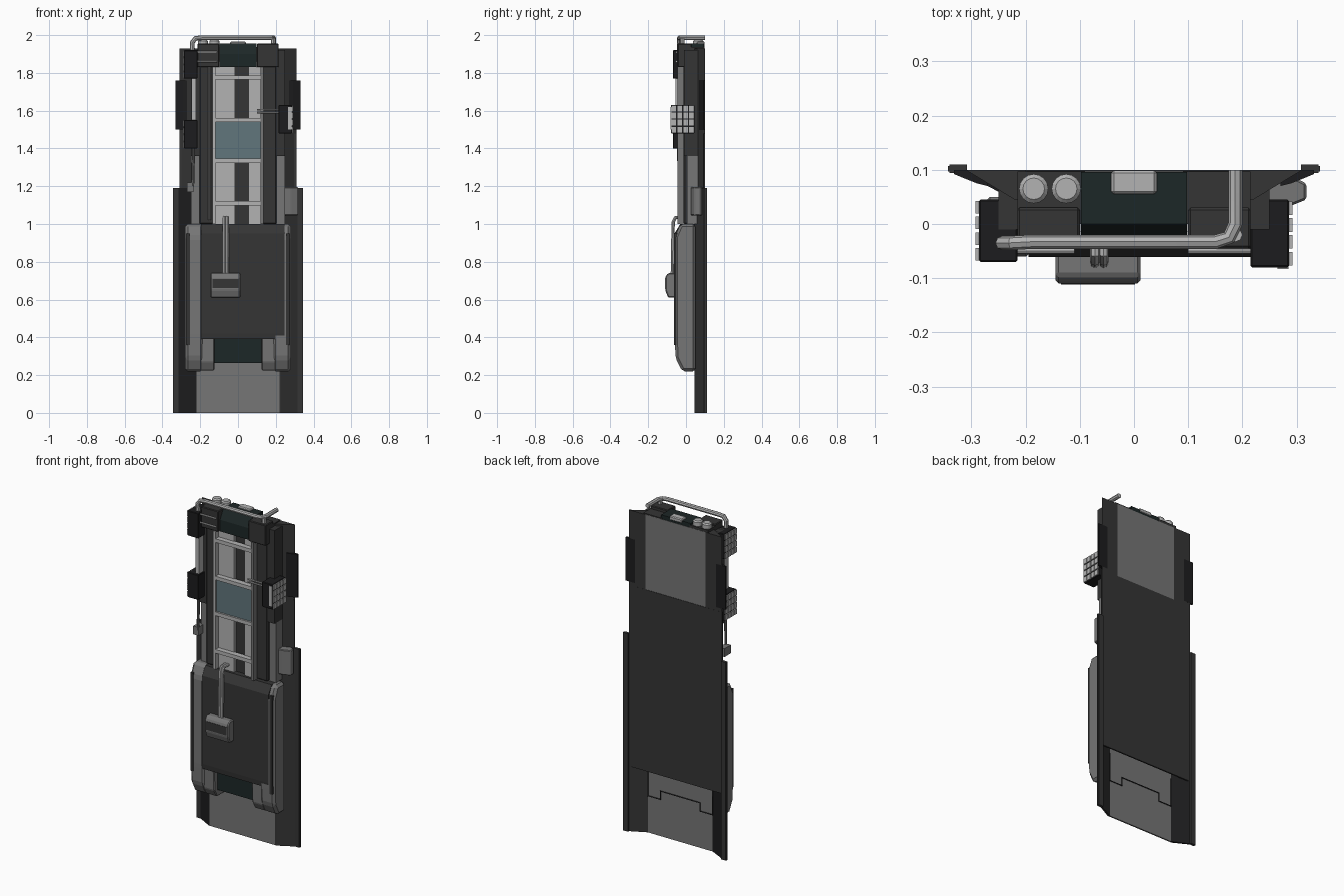
import bpy, bmesh

if "Cube" in bpy.data.objects:
    bpy.data.objects.remove(bpy.data.objects["Cube"])


def mat(name, v):
    m = bpy.data.materials.new(name)
    m.diffuse_color = (*v, 1)
    m.use_nodes = True
    m.node_tree.nodes["Principled BSDF"].inputs["Base Color"].default_value = m.diffuse_color
    return m


DARK = mat("dark", (.035, .035, .035))
BLACK = mat("black", (.012, .012, .013))
MID = mat("mid_grey", (.18, .18, .18))
LIGHT = mat("light_grey", (.45, .45, .45))
GREEN = mat("dark_green", (.012, .02, .02))
GLASS = mat("blue_grey", (.12, .18, .2))


def prism(name, pts, axis, a, b, m, bevel=0):
    """Extrude a 2D profile along an axis: x -> (y,z), y -> (x,z), z -> (x,y)."""
    def place(p, t):
        return {'x': (t, p[0], p[1]), 'y': (p[0], t, p[1]), 'z': (p[0], p[1], t)}[axis]
    bm = bmesh.new()
    lo = [bm.verts.new(place(p, a)) for p in pts]
    hi = [bm.verts.new(place(p, b)) for p in pts]
    n = len(pts)
    bm.faces.new(lo)
    bm.faces.new(hi[::-1])
    for i in range(n):
        j = (i + 1) % n
        bm.faces.new((lo[i], hi[i], hi[j], lo[j]))
    bmesh.ops.recalc_face_normals(bm, faces=bm.faces)
    if bevel:
        bmesh.ops.bevel(bm, geom=bm.edges[:], offset=bevel, segments=1, affect='EDGES')
    me = bpy.data.meshes.new(name)
    bm.to_mesh(me)
    bm.free()
    me.materials.append(m)
    ob = bpy.data.objects.new(name, me)
    bpy.context.collection.objects.link(ob)
    return ob


def box(name, x, y, z, m, bevel=0):
    return prism(name, [(x[0], y[0]), (x[1], y[0]), (x[1], y[1]), (x[0], y[1])],
                 'z', z[0], z[1], m, bevel)


def tube(name, pts, r, m):
    cu = bpy.data.curves.new(name, 'CURVE')
    cu.dimensions = '3D'
    cu.bevel_depth = r
    cu.bevel_resolution = 2
    cu.use_fill_caps = True
    s = cu.splines.new('POLY')
    s.points.add(len(pts) - 1)
    for p, c in zip(s.points, pts):
        p.co = (*c, 1)
    cu.materials.append(m)
    ob = bpy.data.objects.new(name, cu)
    bpy.context.collection.objects.link(ob)
    bpy.ops.object.select_all(action='DESELECT')
    bpy.context.view_layer.objects.active = ob
    ob.select_set(True)
    bpy.ops.object.convert(target='MESH')
    bpy.ops.object.shade_smooth_by_angle()


def span(s, a, b):
    return tuple(sorted((s * a, s * b)))


# lower shell: hollow tray with slanted walls and outer rails
box("lower_front_sheet", (-.22, .22), (.046, .054), (0, 1.19), MID)
box("back_cover", (-.31, .31), (.092, .1), (.39, 1.48), DARK)
for s in (-1, 1):
    prism("slanted_wall", [(s * .215, .046), (s * .225, .046), (s * .318, .096), (s * .308, .1), (s * .215, .054)],
          'z', 0, 1.19, BLACK if s < 0 else DARK)
    box("outer_rail", span(s, .308, .34), (.094, .11), (0, 1.19), DARK)
    box("rail_lip", span(s, .318, .343), (.097, .107), (0, 1.19), DARK)
tube("back_seam", [(-.215, .054, .39), (-.215, .054, .22), (-.13, .054, .22), (-.13, .054, .27),
                   (.13, .054, .27), (.13, .054, .22), (.215, .054, .22), (.215, .054, .39)], .004, BLACK)

# upper body
box("upper_core", (-.2, .2), (.03, .098), (1.0, 1.93), MID)
for s in (-1, 1):
    prism("upper_side", [(s * .2, .0995), (s * .31, .0995), (s * .22, .045), (s * .2, .045)],
          'z', 1.0, 1.93, DARK)
    prism("side_flange", [(s * .27, .07), (s * .29, .075), (s * .332, .092), (s * .332, .1), (s * .27, .0995)],
          'z', 1.5, 1.76, BLACK)
    box("inner_post", span(s, .19, .25), (.005, .07), (1.0, 1.36), MID)
    box("outer_post", span(s, .2, .25), (-.01, .07), (1.36, 1.92), DARK)
    box("column", span(s, .125, .205), (-.012, .05), (1.0, 1.9), DARK, .006)
    box("ladder_rail", span(s, .118, .136), (-.045, .03), (1.0, 1.83), LIGHT if s < 0 else MID)
    box("column_cap", span(s, .1, .215), (-.045, .03), (1.83, 1.955), DARK, .004)
    box("top_block", span(s, .09, .215), (0, .097), (1.86, 1.936 if s > 0 else 1.945), DARK)

# ladder-like centre with panels, bars and window
box("centre_panel_left", (-.12, -.015), (-.015, .03), (1.0, 1.83), LIGHT)
box("centre_channel", (-.015, .055), (.003, .03), (1.0, 1.83), DARK)
box("centre_panel_right", (.055, .12), (-.015, .03), (1.0, 1.83), LIGHT)
box("window", (-.12, .12), (-.034, 0), (1.34, 1.54), GLASS)
for z in (1.11, 1.335, 1.55, 1.775):
    box("cross_bar", (-.125, .125), (-.045, -.01), (z - .011, z + .011), LIGHT)

# top fittings
prism("top_housing", [(.096, 1.83), (-.03, 1.83), (-.03, 1.9), (0, 1.955), (.096, 1.955)],
      'x', -.098, .098, GREEN)
box("top_plate", (-.042, .042), (.055, .099), (1.94, 1.965), LIGHT, .005)
for x in (-.185, -.125):
    bpy.ops.mesh.primitive_cylinder_add(vertices=16, radius=.027, depth=.06, location=(x, .065, 1.945))
    ob = bpy.context.object
    ob.name = "top_knob"
    ob.data.materials.append(LIGHT)
    bv = ob.modifiers.new("bevel", 'BEVEL')
    bv.width = .007
    bv.limit_method = 'ANGLE'
tube("carry_handle", [(-.24, -.035, 1.9), (-.243, -.035, 1.96), (-.225, -.035, 1.983), (-.19, -.033, 1.986),
                      (.15, -.033, 1.986), (.175, -.025, 1.986), (.187, 0, 1.986), (.187, .1, 1.986)], .013, LIGHT)
tube("handle_stub", [(.187, -.02, 1.9), (.187, -.02, 1.985)], .013, LIGHT)


# side boxes with a fine grid of studs on the outer face
def ribbed(name, s, y, z):
    box(name, span(s, .215, .286), y, z, BLACK, .003)
    dy, dz = (y[1] - y[0]) / 4, (z[1] - z[0]) / 4
    for i in range(4):
        for j in range(4):
            y0, z0 = y[0] + i * dy, z[0] + j * dz
            box(name + "_stud", span(s, .284, .292), (y0 + dy * .1, y0 + dy * .9),
                (z0 + dz * .08, z0 + dz * .92), LIGHT)


ribbed("right_side_box", 1, (-.08, .045), (1.48, 1.63))
ribbed("left_upper_box", -1, (-.07, .045), (1.77, 1.92))
ribbed("left_lower_box", -1, (-.07, .045), (1.40, 1.55))
box("box_face", (.265, .285), (-.083, -.07), (1.5, 1.62), LIGHT)
box("left_link", (-.245, -.222), (-.055, 0), (1.55, 1.77), LIGHT)
tube("left_cable", [(-.235, -.04, 1.4), (-.24, -.035, 1.2)], .008, MID)
box("cable_clip", (-.27, -.235), (-.04, .02), (1.17, 1.22), MID)
for z in (1.86, 1.91):
    tube("left_strap", [(-.22, -.05, z), (-.11, -.05, z)], .005, LIGHT)
for z in (1.59, 1.605):
    tube("right_strap", [(.1, -.05, z), (.24, -.05, z)], .005, LIGHT)
tube("thin_pipe", [(-.15, -.02, 1.02), (-.15, -.02, 1.84)], .008, MID)

# right pouch
prism("right_pouch", [(.2, .02), (.28, .03), (.318, .045), (.318, .075), (.29, .088), (.2, .06)],
      'z', 1.045, 1.195, MID, .004)

# lower case: two side shells, recessed centre and front cover
side = [(.05, .22), (-.02, .22), (-.055, .29), (-.06, .4), (-.06, .93), (-.03, 1.0), (.05, 1.0)]
for s in (-1, 1):
    prism("case_side", side, 'x', *span(s, .185, .28), MID, .014)
    prism("case_foot", [(.05, .225), (-.02, .225), (-.045, .27), (-.05, .4), (.05, .4)],
          'x', *span(s, .125, .2), MID, .005)
    box("case_strip", span(s, .255, .272), (-.064, -.04), (.36, .95), DARK)
box("case_centre", (-.13, .13), (-.015, .05), (.265, .95), GREEN)
prism("case_cover", [(.045, .39), (-.058, .39), (-.061, .42), (-.061, .95), (-.03, 1.0), (.045, 1.0)],
      'x', -.195, .245, DARK)

# small front device on a bent double rod
prism("front_device", [(-.05, .61), (-.095, .61), (-.11, .65), (-.11, .72), (-.095, .74), (-.05, .74)],
      'x', -.145, .012, MID, .006)
box("device_face", (-.135, .002), (-.1115, -.1), (.66, .71), DARK)
for x in (-.072, -.056):
    tube("device_rod", [(x, -.072, .73), (x, -.068, 1.01), (x, -.055, 1.035), (x, -.015, 1.035)], .009, LIGHT)
